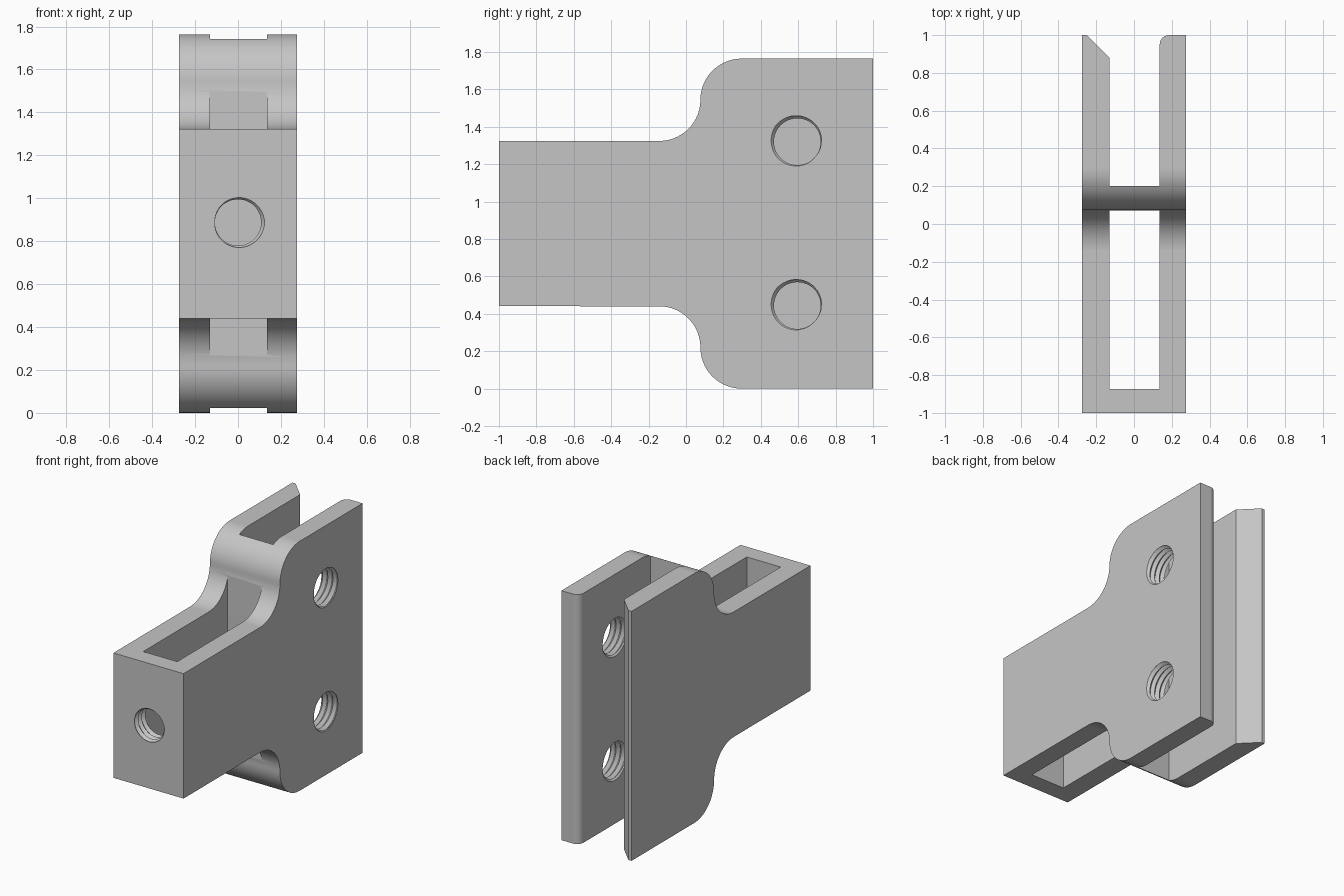
import bpy, bmesh
from math import sin, cos, pi, radians
from mathutils import Matrix, Vector

default = bpy.data.objects.get("Cube")
if default:
    bpy.data.objects.remove(default, do_unlink=True)

grey = bpy.data.materials.new("plain grey")
grey.use_nodes = True
colour = (0.56, 0.56, 0.56, 1)
grey.diffuse_color = colour
grey.node_tree.nodes["Principled BSDF"].inputs["Base Color"].default_value = colour

HALF, MID, TOP = 0.274, 0.882, 1.764     # half width, centre height, full height
INNER_L, INNER_R = -0.13, 0.136          # inside faces of the two plates


def make_object(name, bm):
    bmesh.ops.recalc_face_normals(bm, faces=bm.faces)
    mesh = bpy.data.meshes.new(name)
    bm.to_mesh(mesh)
    bm.free()
    mesh.materials.append(grey)
    obj = bpy.data.objects.new(name, mesh)
    bpy.context.collection.objects.link(obj)
    return obj


def prism(name, points, depth):
    """Extrude a closed outline of 3D points along a depth vector."""
    bm = bmesh.new()
    face = bm.faces.new([bm.verts.new(p) for p in points])
    new = bmesh.ops.extrude_face_region(bm, geom=[face])["geom"]
    verts = [v for v in new if isinstance(v, bmesh.types.BMVert)]
    bmesh.ops.translate(bm, vec=depth, verts=verts)
    return make_object(name, bm)


def arc(cx, cy, r, start, end, steps=20):
    angles = [radians(start + (end - start) * i / steps) for i in range(steps + 1)]
    return [(cx + r * cos(a), cy + r * sin(a)) for a in angles]


def thread(name, origin, axes, minor, major, phase, pitch=0.04, turns=6, n=48):
    """Solid screw shape used to cut a threaded hole; the third axis points outward."""
    place = Matrix(axes).transposed()
    start = -pitch * (4.5 + phase)
    rows = turns * 2 + 1
    bm = bmesh.new()
    grid = []
    for i in range(n):
        a = 2 * pi * i / n
        column = []
        for j in range(rows + (2 if i == 0 else 0)):
            r = major if j % 2 else minor
            t = start + pitch * (j / 2 + i / n)
            column.append(bm.verts.new(place @ Vector((r * cos(a), r * sin(a), t)) + Vector(origin)))
        grid.append(column)
    for i in range(n):
        after, shift = (grid[i + 1], 0) if i < n - 1 else (grid[0], 2)
        for j in range(rows - 1):
            bm.faces.new((grid[i][j], after[j + shift], after[j + 1 + shift], grid[i][j + 1]))
    # close both ends with fans
    rim = [e for e in bm.edges if e.is_boundary]
    outward = Vector(axes[2])
    for sign in (-1, 1):
        side = [e for e in rim
                if ((e.verts[0].co - Vector(origin)).dot(outward) + 0.07) * sign > 0]
        centre = sum((e.verts[0].co for e in side), Vector()) / len(side)
        hub = bm.verts.new(centre)
        for e in side:
            bm.faces.new((e.verts[0], e.verts[1], hub))
    return make_object(name, bm)


# body: narrow neck flaring through S-curves into a tall rear block
R = 0.22
upper = [(-1, 0.4415)]
upper += arc(0.077 - R, 0.442 + R, R, -90, 0)
upper += arc(0.077 + R, MID - R, R, 180, 90)[1:]
upper += [(1, MID)]
outline = [(y, MID + z) for y, z in upper] + [(y, MID - z) for y, z in reversed(upper)]
body = prism("bracket_body", [(-HALF, y, z) for y, z in outline], (2 * HALF, 0, 0))

# front slot, and rear slot with one chamfered and one rounded mouth edge
front_slot = [(INNER_L, -0.873), (INNER_R, -0.873), (INNER_R, 0.071), (INNER_L, 0.071)]
rear_slot = [(INNER_L, 0.2), (INNER_R, 0.2)]
rear_slot += arc(INNER_R + 0.05, 0.95, 0.05, 180, 90, 10)
rear_slot += [(INNER_R + 0.05, 1.2), (-0.25, 1.2), (-0.25, 1), (INNER_L, 0.88)]
cutters = [prism(name, [(x, y, -0.1) for x, y in shape], (0, 0, TOP + 0.2))
           for name, shape in (("front_slot", front_slot), ("rear_slot", rear_slot))]

# threaded holes: two through the left plate, one through the front wall
X, Y, Z = (1, 0, 0), (0, 1, 0), (0, 0, 1)
for side, z in (("lower", 0.444), ("upper", 1.32)):
    cutters.append(thread(side + "_hole", (HALF, 0.595, z), (Y, Z, X), 0.125, 0.144, 0.39))
cutters.append(thread("front_hole", (0, -1, MID + 0.005), (X, Z, (0, -1, 0)), 0.108, 0.124, 0.0))

bpy.context.view_layer.objects.active = body
body.select_set(True)
for cutter in cutters:
    cut = body.modifiers.new(cutter.name, "BOOLEAN")
    cut.operation, cut.solver, cut.object = "DIFFERENCE", "EXACT", cutter
    bpy.ops.object.modifier_apply(modifier=cut.name)
    bpy.data.objects.remove(cutter, do_unlink=True)

bpy.ops.object.select_all(action="DESELECT")
body.select_set(True)
bpy.ops.object.shade_smooth_by_angle(angle=radians(25))
weighted = body.modifiers.new("even_shading", "WEIGHTED_NORMAL")
weighted.keep_sharp = True
